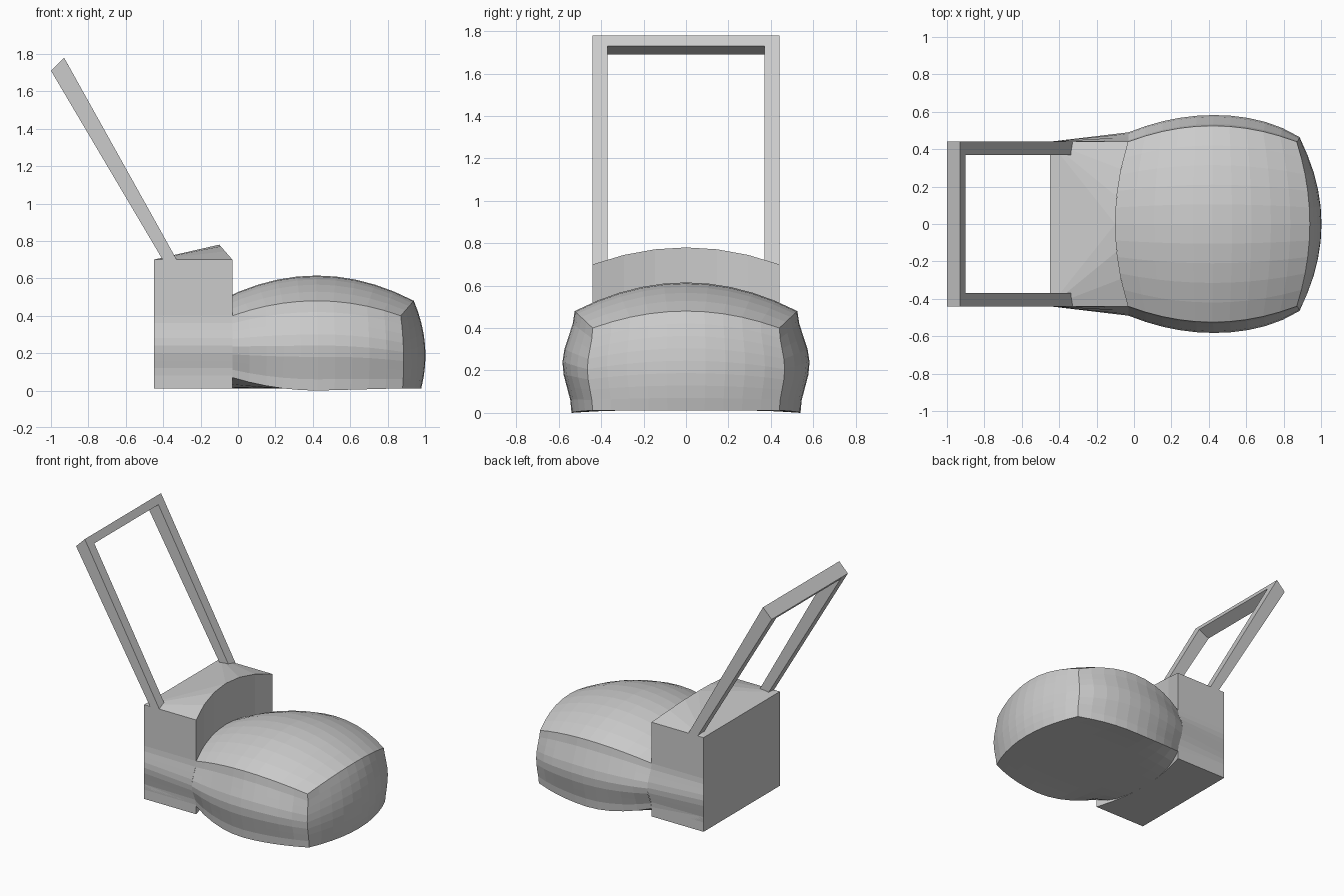
import bpy, bmesh, math

if "Cube" in bpy.data.objects:
    bpy.data.objects.remove(bpy.data.objects["Cube"])

W = 0.44  # half width of the rear housing


def finish(bm, name):
    bmesh.ops.remove_doubles(bm, verts=bm.verts, dist=0.0005)
    bmesh.ops.recalc_face_normals(bm, faces=bm.faces)
    me = bpy.data.meshes.new(name)
    bm.to_mesh(me)
    bm.free()
    ob = bpy.data.objects.new(name, me)
    bpy.context.collection.objects.link(ob)
    return ob


def patch(bm, fn, a0, a1, na, b0, b1, nb):
    """Grid of quads over a two-parameter surface."""
    g = [[bm.verts.new(fn(a0 + (a1 - a0) * i / na, b0 + (b1 - b0) * j / nb))
          for j in range(nb + 1)] for i in range(na + 1)]
    for i in range(na):
        for j in range(nb):
            bm.faces.new((g[i][j], g[i + 1][j], g[i + 1][j + 1], g[i][j + 1]))


def prism(bm, profile, y0, y1):
    """Extrude an x/z profile across y."""
    a = [bm.verts.new((x, y0, z)) for x, z in profile]
    b = [bm.verts.new((x, y1, z)) for x, z in profile]
    bm.faces.new(a)
    bm.faces.new(b[::-1])
    n = len(a)
    for i in range(n):
        bm.faces.new((a[i], b[i], b[(i + 1) % n], a[(i + 1) % n]))


# Shared curves of the bulging front body
def back_x(v):
    return -0.03 - 0.07 * (1 - v * v)


def front_x(v, w):
    push = 0.04 * w + 0.16 * w * (1 - w)
    return 0.87 + 0.07 * (1 - v * v) + push * (1 - 0.75 * v * v)


def bulge(u, w):
    return (0.05 - 0.025 * max(0, u) ** 4) * math.sin(math.pi * w) ** 2


def low_z(u):
    return 0.07 * u * u if u < 0 else 0.012 * u


def mix(a, b, t):
    return a + (b - a) * t


def top(u, v):
    a, b = 1 - u * u, 1 - v * v
    return (mix(back_x(v), front_x(v, 0), (u + 1) / 2),
            v * (W + 0.085 * a), 0.40 + 0.08 * a + 0.08 * b + 0.055 * a * b)


def side(u, w):
    a = 1 - u * u
    return (mix(-0.03, front_x(1, w), (u + 1) / 2),
            W + (0.085 + 0.015 * w) * a + bulge(u, w),
            mix(0.40 + 0.08 * a, low_z(u), w))


def front(v, w):
    return (front_x(v, w), v * (W + bulge(1, w)),
            mix(0.40 + 0.08 * (1 - v * v), 0.012, w))


def bottom(u, v):
    return (mix(back_x(v), front_x(v, 1), (u + 1) / 2),
            v * (W + 0.10 * (1 - u * u)),
            0.012 + (low_z(u) - 0.012) * v ** 4)


def mirrored(fn):
    return lambda a, b: (lambda p: (p[0], -p[1], p[2]))(fn(a, b))


# Front body: domed top, bulging sides and nose, flat underside
bm = bmesh.new()
patch(bm, top, -1, 1, 10, -1, 1, 10)
patch(bm, side, -1, 1, 10, 0, 1, 8)
patch(bm, mirrored(side), -1, 1, 10, 0, 1, 8)
patch(bm, front, -1, 1, 10, 0, 1, 8)
patch(bm, bottom, -1, 1, 10, -1, 1, 10)
finish(bm, "front_body")


# Side flares tapering from the body back along the housing
def flare(t, w):
    return (mix(-0.45, -0.03, t), W + bulge(-1, w) * t, mix(0.40, 0.08, w))


bm = bmesh.new()
for fn in (flare, mirrored(flare)):
    patch(bm, fn, 0, 1, 1, 0, 1, 8)
finish(bm, "side_flares")

# Rear housing: box with a hollowed front and an arched top front edge
bm = bmesh.new()
vs = [-1 + i / 3 for i in range(7)]
lo = [bm.verts.new((back_x(v), v * W, 0.012)) for v in vs]
hi = [bm.verts.new((back_x(v), v * W, 0.70 + 0.08 * (1 - v * v))) for v in vs]
bl = [bm.verts.new((-0.45, s * W, 0.012)) for s in (-1, 1)]
bh = [bm.verts.new((-0.45, s * W, 0.70)) for s in (-1, 1)]
for i in range(6):
    bm.faces.new((lo[i], lo[i + 1], hi[i + 1], hi[i]))
    bm.faces.new((bh[i // 3], hi[i], hi[i + 1]))
    bm.faces.new((bl[i // 3], lo[i + 1], lo[i]))
bm.faces.new((bh[0], hi[3], bh[1]))
bm.faces.new((bl[0], bl[1], lo[3]))
bm.faces.new((bl[0], bh[0], bh[1], bl[1]))
bm.faces.new((bl[0], lo[0], hi[0], bh[0]))
bm.faces.new((bl[1], bh[1], hi[6], lo[6]))
finish(bm, "rear_housing")

# Push handle: two slanted bars and a crossbar
bm = bmesh.new()
bar = [(-1.0, 1.71), (-0.93, 1.78), (-0.325, 0.695), (-0.40, 0.695)]
cross = [(-1.0, 1.71), (-0.93, 1.78), (-0.902, 1.73), (-0.988, 1.69)]
prism(bm, bar, -W, -0.37)
prism(bm, bar, 0.37, W)
prism(bm, cross, -0.37, 0.37)
finish(bm, "push_handle")
